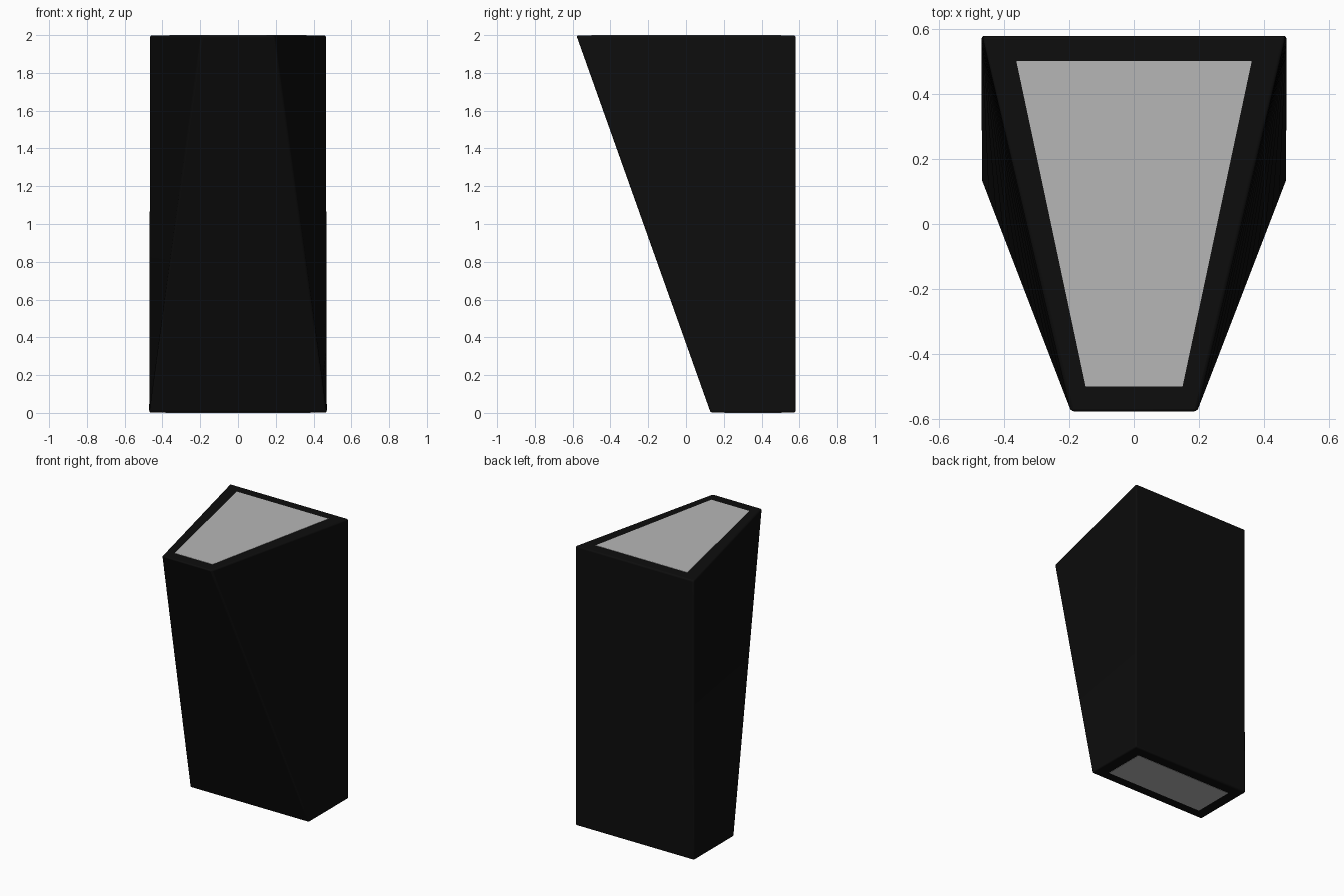
import bpy
import bmesh
from mathutils import Vector

cube = bpy.data.objects.get("Cube")
if cube:
    bpy.data.objects.remove(cube, do_unlink=True)


def material(name, rgb, roughness):
    mat = bpy.data.materials.new(name)
    mat.use_nodes = True
    mat.diffuse_color = (*rgb, 1)
    bsdf = mat.node_tree.nodes["Principled BSDF"]
    bsdf.inputs["Base Color"].default_value = (*rgb, 1)
    bsdf.inputs["Roughness"].default_value = roughness
    return mat


def ring(front_x, front_y, back_x, back_y, z):
    """Symmetric four-cornered outline at height z."""
    return [Vector(p) for p in ((-front_x, front_y, z), (front_x, front_y, z),
                                (back_x, back_y, z), (-back_x, back_y, z))]


def loft(name, low, high, steps, mat):
    """Closed solid running from one outline to another."""
    bm = bmesh.new()
    rows = [[bm.verts.new(a.lerp(b, i / steps)) for a, b in zip(low, high)]
            for i in range(steps + 1)]
    bm.faces.new(rows[0][::-1])
    bm.faces.new(rows[-1])
    for lower, upper in zip(rows, rows[1:]):
        for k in range(4):
            n = (k + 1) % 4
            bm.faces.new((lower[k], lower[n], upper[n], upper[k]))
    bmesh.ops.recalc_face_normals(bm, faces=bm.faces)
    mesh = bpy.data.meshes.new(name)
    bm.to_mesh(mesh)
    bm.free()
    mesh.materials.append(mat)
    obj = bpy.data.objects.new(name, mesh)
    bpy.context.collection.objects.link(obj)
    return obj


black = material("matte black", (0.004, 0.004, 0.004), 0.6)
grey = material("light grey", (0.47, 0.47, 0.47), 0.5)

# Housing: rectangular foot widening forward to a trapezoid top
housing = loft("housing", ring(0.47, 0.13, 0.47, 0.58, 0.002),
               ring(0.195, -0.58, 0.468, 0.58, 1.998), 12, black)
bevel = housing.modifiers.new("soft edges", 'BEVEL')
bevel.width = 0.01
bevel.segments = 3
bevel.limit_method = 'ANGLE'
bevel.angle_limit = 0.4

# Thin plates on both ends
loft("top_panel", ring(0.15, -0.5, 0.363, 0.503, 1.994),
     ring(0.15, -0.5, 0.363, 0.503, 2.0), 1, grey)
loft("bottom_panel", ring(0.385, 0.205, 0.385, 0.505, 0),
     ring(0.385, 0.205, 0.385, 0.505, 0.006), 1, grey)

# Smooth the gently twisted sides, keeping the edges crisp
bpy.ops.object.select_all(action='DESELECT')
housing.select_set(True)
bpy.context.view_layer.objects.active = housing
bpy.ops.object.shade_smooth_by_angle(angle=0.5)
